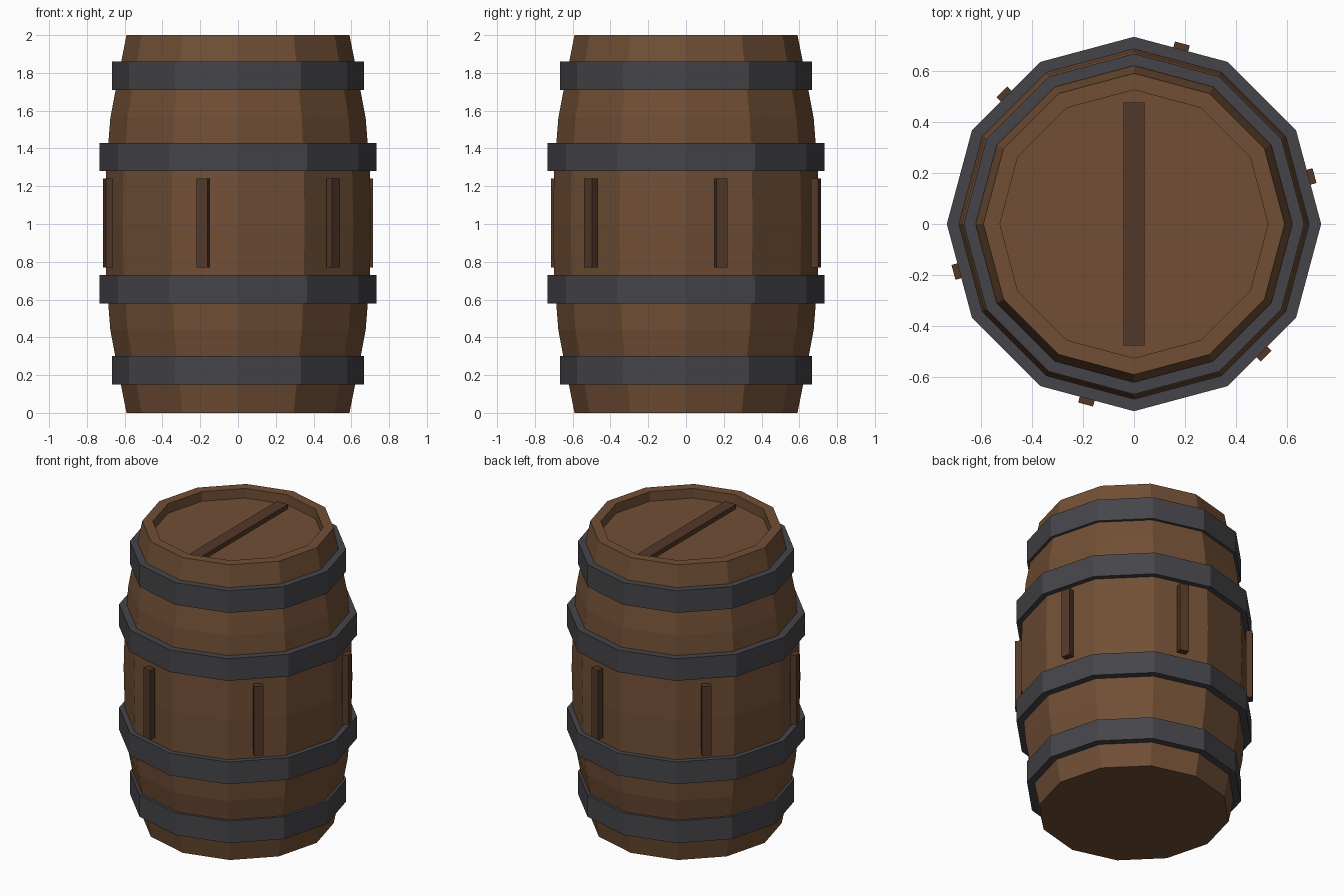
import bpy
from math import sin, cos, pi, radians
from mathutils import Matrix

if "Cube" in bpy.data.objects:
    bpy.data.objects.remove(bpy.data.objects["Cube"])

SIDES = 12


def material(name, rgb):
    m = bpy.data.materials.new(name)
    m.diffuse_color = (*rgb, 1)
    m.use_nodes = True
    m.node_tree.nodes["Principled BSDF"].inputs["Base Color"].default_value = m.diffuse_color
    return m


wood = material("wood", (0.165, 0.078, 0.036))
dark_wood = material("dark_wood", (0.085, 0.040, 0.022))
iron = material("iron", (0.060, 0.060, 0.068))


def add_mesh(name, verts, faces, mat):
    mesh = bpy.data.meshes.new(name)
    mesh.from_pydata(verts, [], faces)
    mesh.materials.append(mat)
    obj = bpy.data.objects.new(name, mesh)
    bpy.context.collection.objects.link(obj)
    return obj


def lathe(name, profile, mat, loop=False):
    """Turn (radius, z) points about z; cap both ends, or join them if loop."""
    n, k = SIDES, len(profile)
    verts = [(r * cos(2 * pi * i / n), r * sin(2 * pi * i / n), z)
             for r, z in profile for i in range(n)]
    faces = []
    for j in range(k if loop else k - 1):
        a, b = j * n, (j + 1) % k * n
        for i in range(n):
            i2 = (i + 1) % n
            faces.append((a + i, a + i2, b + i2, b + i))
    if not loop:
        faces.append(tuple(reversed(range(n))))
        faces.append(tuple(range((k - 1) * n, k * n)))
    return add_mesh(name, verts, faces, mat)


def box(name, size, centre, angle, mat):
    """Box placed at centre, then turned about the z axis."""
    bpy.ops.mesh.primitive_cube_add(size=1)
    obj = bpy.context.object
    obj.name = name
    obj.data.transform(Matrix.Rotation(radians(angle), 4, 'Z')
                       @ Matrix.Translation(centre)
                       @ Matrix.Diagonal((*size, 1)))
    obj.data.materials.append(mat)
    return obj


# Bulging body with a raised rim and sunken lid
lathe("barrel_body", [
    (0.59, 0), (0.648, 0.29), (0.676, 0.44), (0.698, 0.72), (0.705, 1.0),
    (0.698, 1.28), (0.676, 1.56), (0.648, 1.71), (0.59, 2.0),
    (0.525, 2.0), (0.525, 1.935)], wood)

# Iron hoops, mirrored about mid height
for i, (z0, inner, outer) in enumerate([(0.15, 0.62, 0.667), (0.58, 0.685, 0.733)]):
    for part, low in (("lower", z0), ("upper", 1.855 - z0 + 0.005)):
        low = z0 if part == "lower" else 2.01 - z0 - 0.15
        high = low + 0.15
        lathe(f"{part}_hoop_{i + 1}", [(outer, low), (outer, high),
                                       (inner, high), (inner, low)], iron, loop=True)

# Plank across the lid
box("lid_plank", (0.082, 0.952, 0.05), (0, 0, 1.94), 0, dark_wood)

# Upright battens on every second face
for i in range(6):
    box(f"side_batten_{i + 1}", (0.04, 0.06, 0.47), (0.712, 0, 1.005),
        15 + 60 * i, dark_wood)
